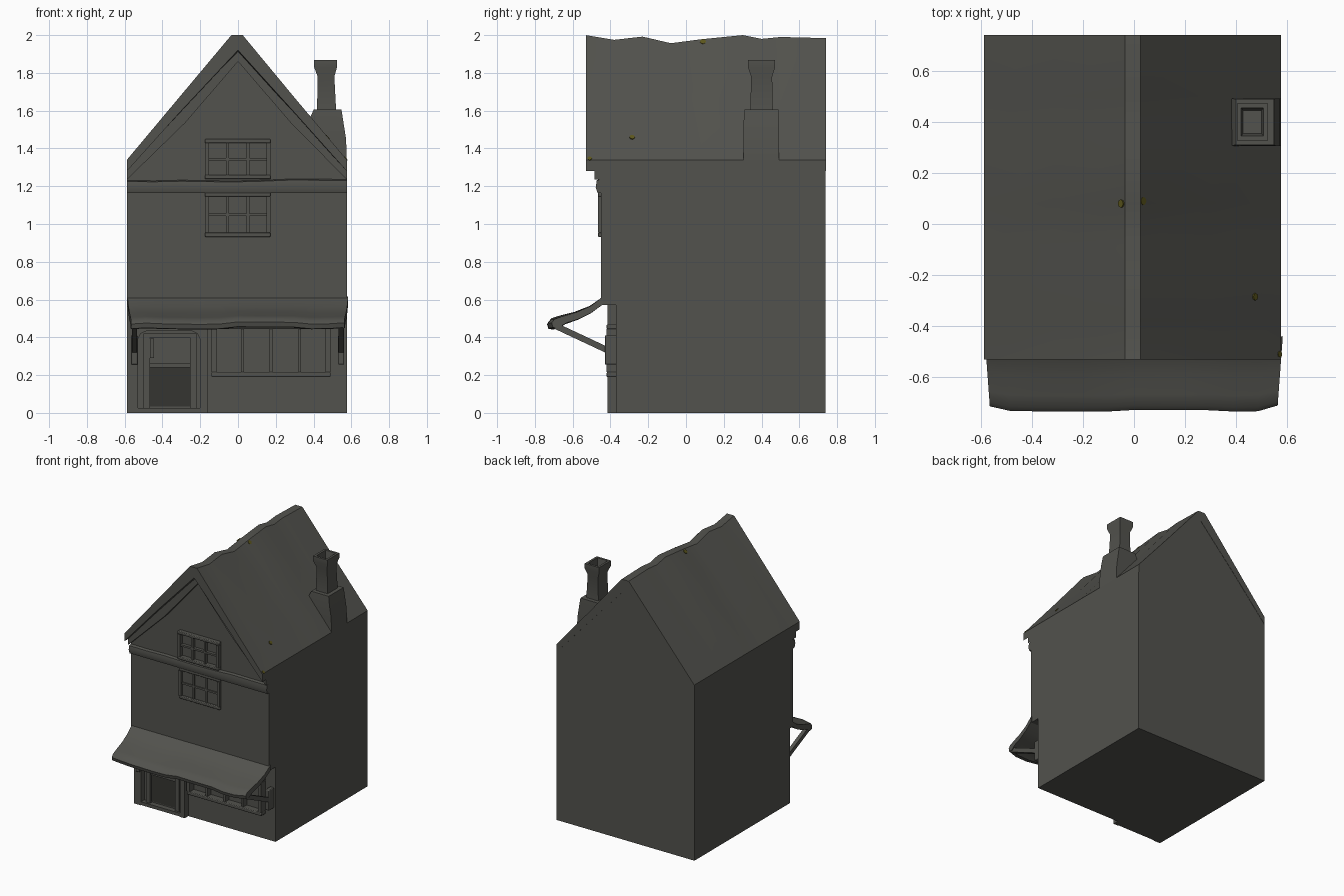
import bpy, bmesh, math, random
from mathutils import Vector, Matrix

if "Cube" in bpy.data.objects:
    bpy.data.objects.remove(bpy.data.objects["Cube"])

random.seed(4)


def material(name, rgb):
    m = bpy.data.materials.new(name)
    m.diffuse_color = (*rgb, 1)
    m.use_nodes = True
    m.node_tree.nodes["Principled BSDF"].inputs["Base Color"].default_value = m.diffuse_color
    return m


STONE = material("dark_grey", (0.085, 0.085, 0.075))
SHADE = material("door_charcoal", (0.035, 0.035, 0.031))
MOSS = material("olive_specks", (0.11, 0.095, 0.012))
XL, XR = -0.588, 0.576


def finish(bm, name, mat, bevel=0):
    bmesh.ops.recalc_face_normals(bm, faces=bm.faces)
    me = bpy.data.meshes.new(name)
    bm.to_mesh(me)
    bm.free()
    ob = bpy.data.objects.new(name, me)
    bpy.context.collection.objects.link(ob)
    me.materials.append(mat)
    if bevel:
        b = ob.modifiers.new("soft_edges", "BEVEL")
        b.width, b.segments = bevel, 2
    return ob


def loft(name, rings, mat=STONE, bevel=0):
    """Skin a list of closed rings and cap both ends."""
    bm = bmesh.new()
    vs = [[bm.verts.new(p) for p in r] for r in rings]
    n = len(rings[0])
    for a, b in zip(vs, vs[1:]):
        for i in range(n):
            j = (i + 1) % n
            bm.faces.new((a[i], a[j], b[j], b[i]))
    bm.faces.new(vs[0])
    bm.faces.new(vs[-1][::-1])
    return finish(bm, name, mat, bevel)


def prism_y(name, pts, y0, y1, mat=STONE, bevel=0):
    return loft(name, [[(x, y, z) for x, z in pts] for y in (y0, y1)], mat, bevel)


def box(name, x0, x1, y0, y1, z0, z1, mat=STONE, bevel=0):
    return prism_y(name, [(x0, z0), (x1, z0), (x1, z1), (x0, z1)], y0, y1, mat, bevel)


def rect(x0, x1, y0, y1, z):
    return [(x0, y0, z), (x1, y0, z), (x1, y1, z), (x0, y1, z)]


def window(name, x0, x1, z0, z1, front, back, cols, rows, t=0.022):
    """Outer frame with thinner glazing bars."""
    box(name + "_sill", x0, x1, front, back, z0, z0 + t, bevel=0.005)
    box(name + "_head", x0, x1, front, back, z1 - t, z1, bevel=0.005)
    box(name + "_left", x0, x0 + t, front, back, z0 + t, z1 - t)
    box(name + "_right", x1 - t, x1, front, back, z0 + t, z1 - t)
    for i in range(1, cols):
        x = x0 + t / 2 + (x1 - x0 - t) * i / cols
        box(name + "_upright", x - 0.007, x + 0.007, front + 0.007, back, z0 + t, z1 - t)
    for i in range(1, rows):
        z = z0 + t / 2 + (z1 - z0 - t) * i / rows
        box(name + "_crossbar", x0 + t, x1 - t, front + 0.008, back, z - 0.007, z + 0.007)


# walls: main house and the jettied upper front
gable = [(XR, 1.30), (0.03, 1.93), (-0.03, 1.93), (XL, 1.30)]
prism_y("house_walls", [(XL, 0), (XR, 0)] + gable, -0.37, 0.738)
prism_y("upper_front_wall", [(XL, 0.57), (XR, 0.57)] + gable, -0.45, -0.36)

# roof with sagging ridge
ridge = [(-0.53, 1.98), (-0.38, 1.975), (-0.23, 1.992), (-0.08, 1.957), (0.08, 1.978),
         (0.3, 2.0), (0.4, 1.98), (0.5, 1.99), (0.74, 1.984)]
rings = []
for i, (y, top) in enumerate(ridge):
    d = top - 2 if 0 < i else 0
    ring = []
    for x, z in [(XL, 1.28), (XL, 1.34), (-0.31, 1.672), (-0.035, 2.0), (0.025, 2.0),
                 (0.3, 1.668), (XR, 1.34), (XR, 1.28), (0.29, 1.60), (0, 1.92), (-0.3, 1.60)]:
        ring.append((x, y, z + d * max(0, (z - 1.34) / 0.66)))
    rings.append(ring)
loft("roof", rings)

# inner bargeboards under the front roof edge
for s, xe in ((-1, XL), (1, XR)):
    prism_y("bargeboard", [(xe, 1.30), (0, 1.94), (0, 1.86), (s * 0.28, 1.535), (xe, 1.235)],
            -0.485, -0.44)

# beam below the gable, slightly wavy
rings = []
for i in range(9):
    x = XL + (XR - XL) * i / 8
    w = random.uniform(-0.006, 0.006)
    rings.append([(x, -0.44, 1.165), (x, -0.468, 1.165), (x, -0.478, 1.195),
                  (x, -0.472, 1.228 + w), (x, -0.44, 1.236 + w)])
loft("gable_beam", rings)

# windows
window("attic_window", -0.175, 0.172, 1.237, 1.45, -0.482, -0.445, 3, 2)
window("upper_window", -0.175, 0.172, 0.932, 1.167, -0.467, -0.445, 3, 2)
window("shop_window", -0.14, 0.49, 0.19, 0.47, -0.42, -0.365, 4, 1, 0.026)

# projecting door bay with a chamfered arch opening
prism_y("door_bay", [(XL, 0), (-0.53, 0), (-0.53, 0.39), (-0.515, 0.42), (-0.48, 0.436),
                     (-0.25, 0.436), (-0.215, 0.42), (-0.2, 0.39), (-0.2, 0), (-0.16, 0),
                     (-0.16, 0.57), (XL, 0.57)], -0.415, -0.365)
box("doorstep", -0.53, -0.2, -0.41, -0.365, 0, 0.025)
for x0, x1 in ((-0.5, -0.465), (-0.255, -0.22)):
    box("door_post", x0, x1, -0.395, -0.365, 0.025, 0.42)
box("door_lintel", -0.465, -0.255, -0.395, -0.365, 0.4, 0.42)
box("door_lower_panel", -0.465, -0.255, -0.376, -0.367, 0.035, 0.24, SHADE)
box("door_rail", -0.465, -0.255, -0.386, -0.365, 0.24, 0.262)
box("door_handle", -0.465, -0.445, -0.405, -0.37, 0.29, 0.395)

# sagging cloth awning
profile = [(-0.44, 0.615), (-0.51, 0.565), (-0.59, 0.532), (-0.67, 0.51), (-0.715, 0.495),
           (-0.732, 0.475), (-0.725, 0.45), (-0.695, 0.447), (-0.65, 0.474), (-0.58, 0.495),
           (-0.51, 0.527), (-0.44, 0.574)]
rings = []
N = 12
for i in range(N + 1):
    x = -0.585 + 1.168 * i / N
    w = random.uniform(-0.008, 0.008)
    end = 0.02 if i in (0, N) else 0
    ring = []
    for y, z in profile:
        k = max(0, min(1, (-0.44 - y) / 0.29))
        ring.append((x - math.copysign(end * k, x), y + end * k + w * k * 0.5, z + w * k))
    rings.append(ring)
loft("awning", rings)

# awning brackets
for x in (-0.548, 0.546):
    box("bracket_plate", x - 0.016, x + 0.016, -0.43, -0.365, 0.255, 0.41, bevel=0.005)
    rings = [[(x + dx, y, z + dz) for dx, dz in
              ((-0.014, -0.018), (0.014, -0.018), (0.014, 0.018), (-0.014, 0.018))]
             for y, z in ((-0.39, 0.32), (-0.70, 0.465))]
    loft("awning_brace", rings)

# chimney: broad base, shaft, flared cap with sunken flue
loft("chimney_base", [rect(0.35, 0.576, 0.305, 0.492, 1.34), rect(0.372, 0.572, 0.305, 0.492, 1.45),
                      rect(0.372, 0.558, 0.305, 0.492, 1.54), rect(0.4, 0.548, 0.31, 0.49, 1.605)])
loft("chimney_shaft", [rect(0.418, 0.52, 0.34, 0.46, 1.59), rect(0.422, 0.51, 0.345, 0.456, 1.78),
                       rect(0.403, 0.524, 0.328, 0.472, 1.83), rect(0.403, 0.524, 0.328, 0.472, 1.868),
                       rect(0.42, 0.507, 0.345, 0.455, 1.868), rect(0.428, 0.499, 0.355, 0.445, 1.81)])

# small mossy specks on the roof
for x, y, z, r, s in ((-0.05, 0.08, 1.963, 0.016, -1), (0.035, 0.09, 1.964, 0.016, 1),
                      (0.474, -0.285, 1.459, 0.014, 1), (0.57, -0.51, 1.346, 0.012, 1)):
    bm = bmesh.new()
    rot = Vector((s * 0.77, 0, 0.64)).to_track_quat('Z', 'Y').to_matrix().to_4x4()
    bmesh.ops.create_cone(bm, cap_ends=True, segments=8, radius1=r, radius2=r, depth=0.008,
                          matrix=Matrix.Translation((x, y, z)) @ rot)
    finish(bm, "roof_speck", MOSS)

# smooth soft parts, keep hard edges
for ob in bpy.context.scene.objects:
    ob.select_set(True)
    bpy.context.view_layer.objects.active = ob
bpy.ops.object.shade_smooth_by_angle(angle=math.radians(35))
